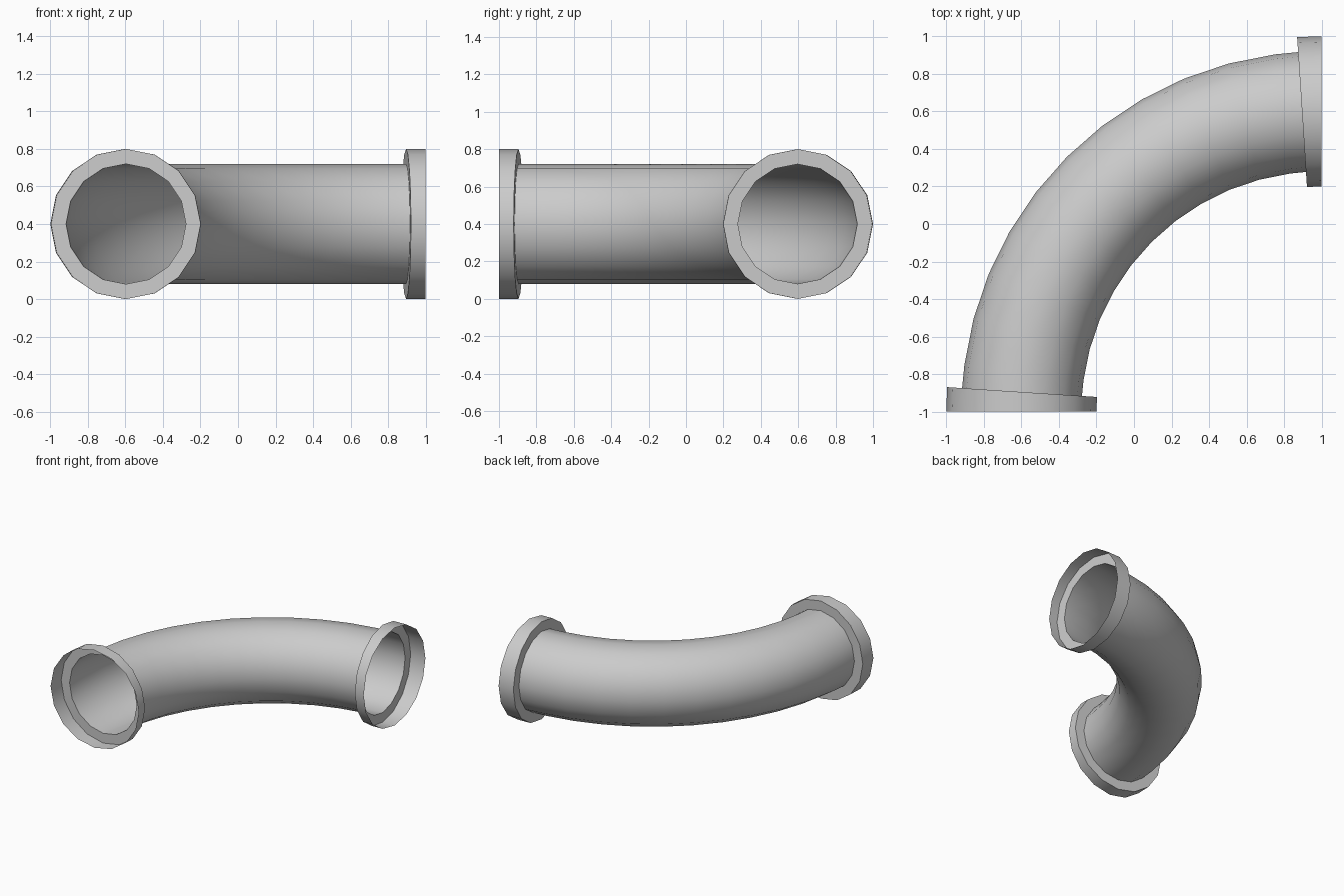
import bpy, bmesh
from math import sin, cos, radians, pi

if "Cube" in bpy.data.objects:
    bpy.data.objects.remove(bpy.data.objects["Cube"])

SIDES = 16
BEND, CX, CY, CZ = 1.6, 1.0, -1.0, 0.4   # bend radius and bend centre
PIPE_R, COLLAR_R, COLLAR_ANG = 0.32, 0.40, 3.75


def swept_shell(name, stations):
    """Open tube through (bend angle in degrees, tube radius) stations."""
    bm = bmesh.new()
    rings = []
    for deg, r in stations:
        t = radians(deg)
        ring = []
        for i in range(SIDES):
            a = 2 * pi * i / SIDES
            d = BEND + r * cos(a)
            ring.append(bm.verts.new((CX - d * cos(t), CY + d * sin(t), CZ + r * sin(a))))
        rings.append(ring)
    for p, q in zip(rings, rings[1:]):
        for i in range(SIDES):
            j = (i + 1) % SIDES
            bm.faces.new((p[i], p[j], q[j], q[i]))
    mesh = bpy.data.meshes.new(name)
    bm.to_mesh(mesh)
    bm.free()
    ob = bpy.data.objects.new(name, mesh)
    bpy.context.collection.objects.link(ob)
    bpy.ops.object.select_all(action='DESELECT')
    ob.select_set(True)
    bpy.context.view_layer.objects.active = ob
    bpy.ops.object.shade_smooth_by_angle(angle=radians(35))
    return ob


# curved pipe between the two collars
angles = [COLLAR_ANG] + [7.5 * k for k in range(1, 12)] + [90 - COLLAR_ANG]
swept_shell("pipe_bend", [(a, PIPE_R) for a in angles])

# open socket collars, each with a step ring down to the pipe
swept_shell("front_collar", [(0, COLLAR_R), (COLLAR_ANG, COLLAR_R), (COLLAR_ANG, PIPE_R)])
swept_shell("side_collar", [(90 - COLLAR_ANG, PIPE_R), (90 - COLLAR_ANG, COLLAR_R), (90, COLLAR_R)])
